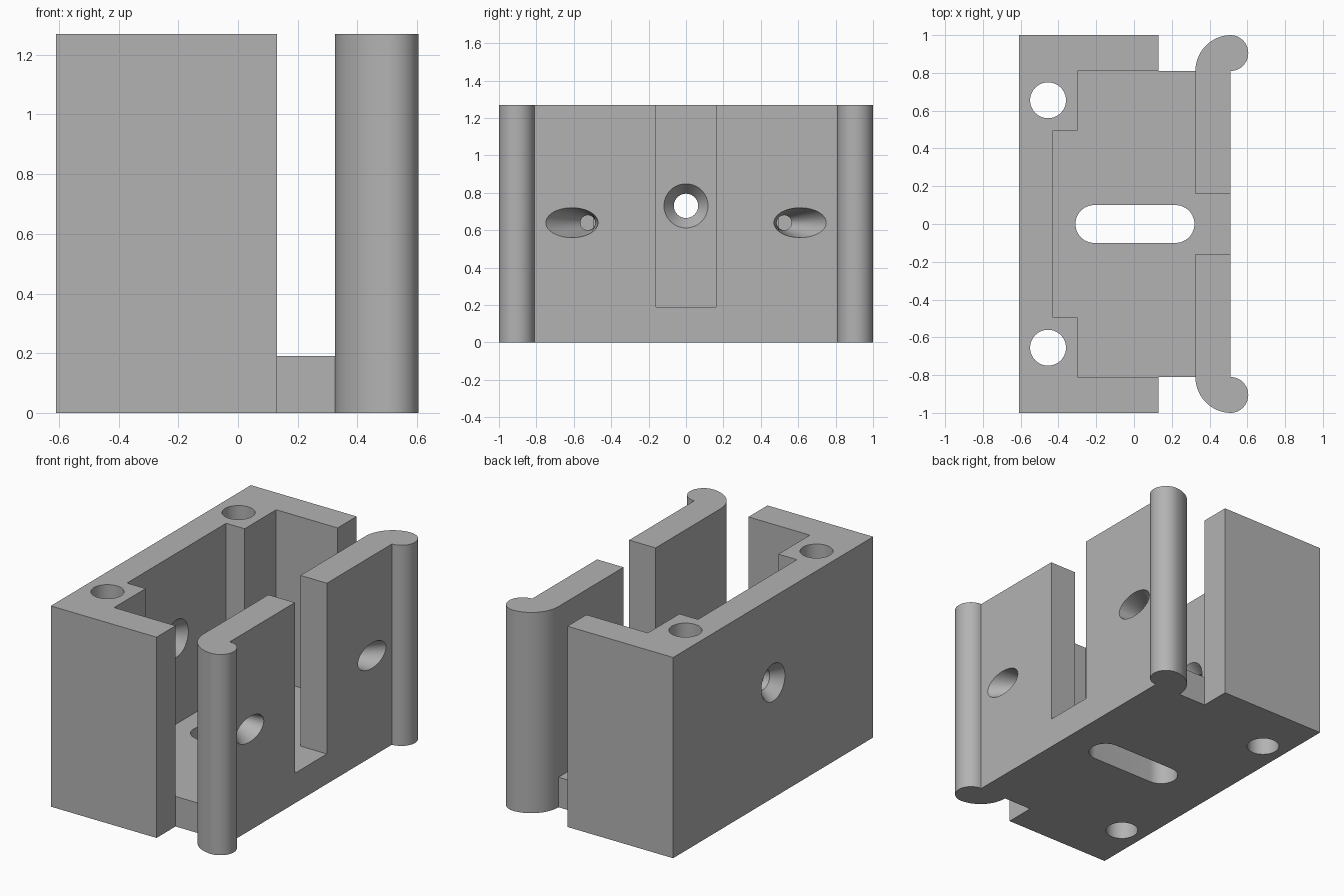
import bpy, bmesh
from math import sin, cos, pi, radians

HEIGHT, FLOOR = 1.27, 0.19
SEGMENTS = 48

cube = bpy.data.objects.get("Cube")
if cube:
    bpy.data.objects.remove(cube, do_unlink=True)

grey = bpy.data.materials.new("plain grey")
grey.use_nodes = True
COLOUR = (0.45, 0.45, 0.45, 1)
grey.diffuse_color = COLOUR
grey.node_tree.nodes["Principled BSDF"].inputs["Base Color"].default_value = COLOUR


def loft(name, rings):
    """Closed solid through matching rings of points."""
    bm = bmesh.new()
    loops = [[bm.verts.new(p) for p in ring] for ring in rings]
    n = len(loops[0])
    for a, b in zip(loops, loops[1:]):
        for i in range(n):
            j = (i + 1) % n
            bm.faces.new((a[i], a[j], b[j], b[i]))
    bm.faces.new(loops[0][::-1])
    bm.faces.new(loops[-1])
    bmesh.ops.recalc_face_normals(bm, faces=bm.faces)
    mesh = bpy.data.meshes.new(name)
    bm.to_mesh(mesh)
    bm.free()
    mesh.materials.append(grey)
    obj = bpy.data.objects.new(name, mesh)
    bpy.context.collection.objects.link(obj)
    return obj


def prism(name, outline, z0, z1):
    return loft(name, [[(x, y, z) for x, y in outline] for z in (z0, z1)])


def arc(cx, cy, r, start, end, steps=SEGMENTS):
    angles = [radians(start + (end - start) * i / steps) for i in range(steps + 1)]
    return [(cx + r * cos(a), cy + r * sin(a)) for a in angles]


def mirrored(half):
    """Complete an outline whose +y half is given, front to back."""
    return half + [(x, -y) for x, y in reversed(half)]


def cross_ring(x, y, z, ry, rz):
    angles = [2 * pi * i / SEGMENTS for i in range(SEGMENTS)]
    return [(x, y + ry * cos(a), z + rz * sin(a)) for a in angles]


# Full-height block with a curled lip at each end of the front wall
lip = arc(0.51, 0.905, 0.095, -90, 90, 24) + arc(0.515, 0.81, 0.19, 90, 180, 24)[1:]
body = prism("bracket_body", mirrored(
    lip + [(0.13, 0.81), (0.13, 1), (-0.61, 1)]), 0, HEIGHT)

# Stepped pocket, open at both ends, and the notch in the front wall
TOP = HEIGHT + 0.1
cutters = [
    prism("pocket", mirrored([(0.325, 0.9), (0.13, 0.9), (0.13, 0.81), (-0.30, 0.81),
                              (-0.30, 0.495), (-0.43, 0.495)]), FLOOR, TOP),
    prism("front_notch", mirrored([(0.6, 0.16), (0.2, 0.16)]), FLOOR, TOP),
    prism("floor_slot", arc(0.22, 0, 0.1, -90, 90, 24)
          + arc(-0.21, 0, 0.1, 90, 270, 24), -0.1, FLOOR + 0.1),
]

# Flared hole through the back wall
cutters.append(loft("back_hole", [
    cross_ring(x, 0, 0.73, r, r)
    for x, r in ((-0.63, 0.133), (-0.54, 0.065), (-0.50, 0.065), (-0.41, 0.133))]))

for side in (-1, 1):
    # Vertical corner holes
    cutters.append(prism("corner_hole", arc(-0.455, side * 0.655, 0.095, 0, 360)[:-1],
                         -0.1, TOP))
    # Slanted tapering holes through the front wall
    cutters.append(loft("slanted_hole", [
        cross_ring(0.529, side * 0.619, 0.64, 0.15, 0.084),
        cross_ring(0.325, side * 0.525, 0.64, 0.04, 0.04),
        cross_ring(0.28, side * 0.525, 0.64, 0.04, 0.04)]))

# Apply the cuts and discard the cutters
bpy.context.view_layer.objects.active = body
for cutter in cutters:
    cutter.hide_render = True
    cut = body.modifiers.new("cut", "BOOLEAN")
    cut.operation, cut.solver, cut.object = "DIFFERENCE", "EXACT", cutter
    bpy.ops.object.modifier_apply(modifier=cut.name)
    bpy.data.objects.remove(cutter, do_unlink=True)

bpy.ops.object.select_all(action="DESELECT")
body.select_set(True)
bpy.ops.object.shade_smooth_by_angle(angle=radians(30))
